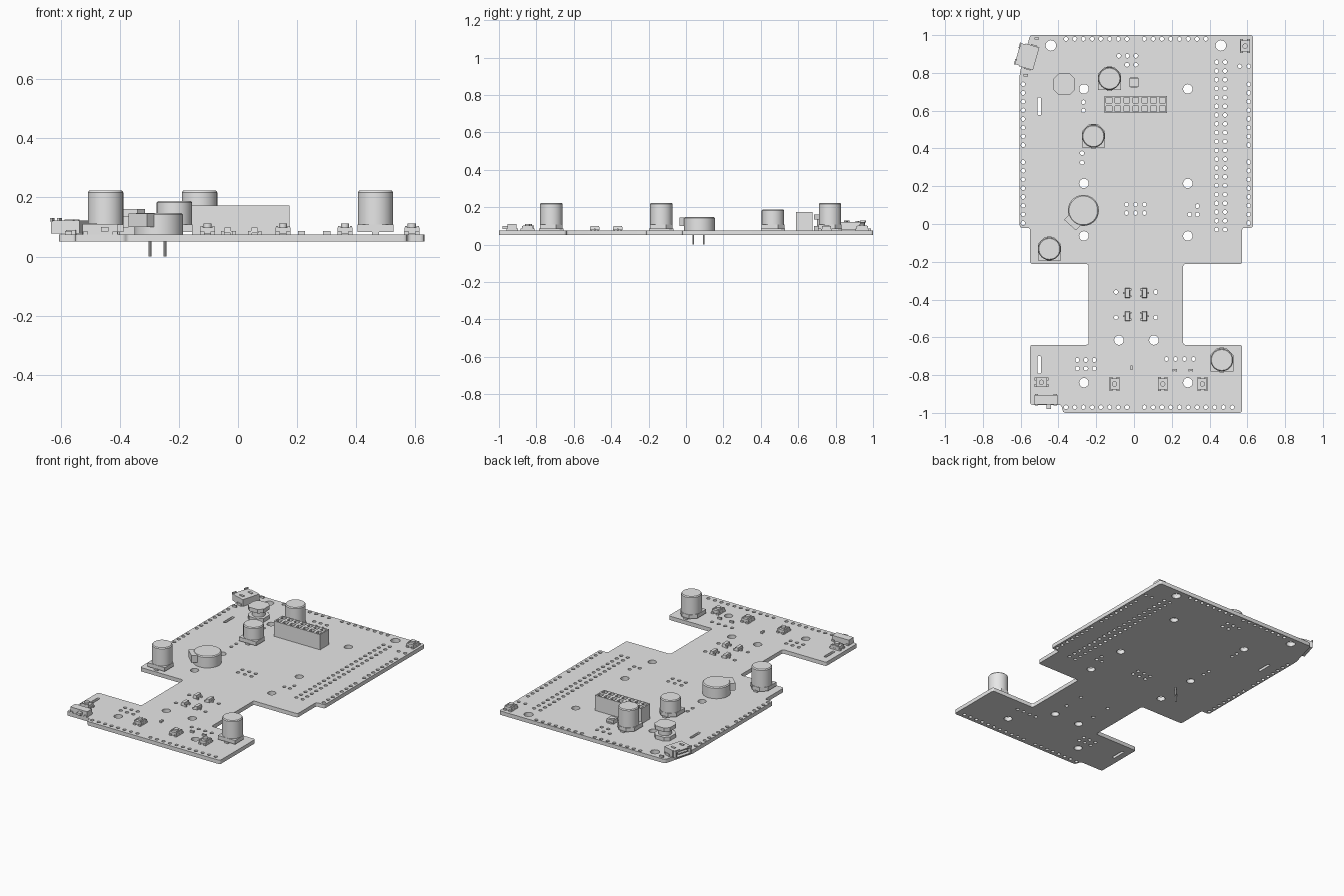
import bpy
import bmesh
from math import pi, cos, sin, radians
from mathutils import Vector, Matrix

default_cube = bpy.data.objects.get("Cube")
if default_cube:
    bpy.data.objects.remove(default_cube, do_unlink=True)

grey = bpy.data.materials.new("plain grey")
grey.use_nodes = True
grey.diffuse_color = (0.8, 0.8, 0.8, 1)
grey.node_tree.nodes["Principled BSDF"].inputs["Base Color"].default_value = (0.8, 0.8, 0.8, 1)

BOTTOM, TOP = 0.05, 0.075


def add_object(name, mesh, x=0, y=0, turn=0):
    mesh.materials.clear()
    mesh.materials.append(grey)
    obj = bpy.data.objects.new(name, mesh)
    bpy.context.collection.objects.link(obj)
    obj.location = (x, y, 0)
    obj.rotation_euler.z = radians(turn)
    return obj


def finish(name, bm, x, y, turn=0):
    bmesh.ops.recalc_face_normals(bm, faces=bm.faces)
    mesh = bpy.data.meshes.new(name)
    bm.to_mesh(mesh)
    bm.free()
    obj = add_object(name, mesh, x, y, turn)
    bpy.context.view_layer.objects.active = obj
    obj.select_set(True)
    bpy.ops.object.shade_smooth_by_angle(angle=radians(30))
    obj.select_set(False)
    return obj


def box(bm, x, y, w, d, z0, z1):
    place = Matrix.Translation((x, y, (z0 + z1) / 2)) @ Matrix.Diagonal((w, d, z1 - z0, 1))
    return bmesh.ops.create_cube(bm, size=1, matrix=place)["verts"]


def cylinder(bm, x, y, r, z0, z1, sides=32, top_radius=None):
    bmesh.ops.create_cone(bm, cap_ends=True, segments=sides, radius1=r,
                          radius2=top_radius or r, depth=z1 - z0,
                          matrix=Matrix.Translation((x, y, (z0 + z1) / 2)))


def prism(bm, outline, z0, z1):
    face = bm.faces.new([bm.verts.new((x, y, z0)) for x, y in outline])
    raised = bmesh.ops.extrude_face_region(bm, geom=[face])["geom"]
    bmesh.ops.translate(bm, vec=(0, 0, z1 - z0),
                        verts=[v for v in raised if isinstance(v, bmesh.types.BMVert)])


# Circuit board: rounded outline with every hole as an inner loop
def rounded(points, r):
    result = []
    for i, p in enumerate(points):
        p, a, b = Vector(p), Vector(points[i - 1]), Vector(points[(i + 1) % len(points)])
        start, end = p + (a - p).normalized() * r, p + (b - p).normalized() * r
        for t in (0, 0.33, 0.67, 1):
            result.append(start * (1 - t) ** 2 + p * 2 * t * (1 - t) + end * t * t)
    return result


def row(x0, y0, x1, y1, n):
    return [(x0 + (x1 - x0) * i / (n - 1), y0 + (y1 - y0) * i / (n - 1)) for i in range(n)]


outline = [(-0.55, 1), (0.63, 1), (0.63, -0.02), (0.572, -0.02), (0.572, -0.212),
           (0.26, -0.212), (0.26, -0.64), (0.572, -0.64), (0.572, -1), (-0.375, -1),
           (-0.385, -0.957), (-0.55, -0.957), (-0.55, -0.64), (-0.24, -0.64),
           (-0.24, -0.212), (-0.55, -0.212), (-0.55, -0.02), (-0.605, -0.02), (-0.605, 0.8)]

mount_holes = [(x, y) for x in (-0.265, 0.285) for y in (0.715, 0.215, -0.063, -0.84)]
mount_holes += [(-0.08, -0.615), (0.105, -0.615)]
pin_holes = (row(-0.36, 0.98, -0.037, 0.98, 8) + row(0.055, 0.98, 0.38, 0.98, 8)
             + row(-0.36, -0.97, -0.037, -0.97, 8) + row(0.055, -0.97, 0.52, -0.97, 11))
for x in (-0.587, 0.607):
    pin_holes += row(x, 0.74, x, 0.418, 8) + row(x, 0.328, x, 0.005, 8)
for x in (0.437, 0.482):
    pin_holes += row(x, 0.857, x, -0.03, 20)
for y in (0.103, 0.058):
    pin_holes += row(-0.04, y, 0.055, y, 3)
for y in (-0.72, -0.765):
    pin_holes += row(-0.3, y, -0.21, y, 3)
for y in (-0.36, -0.495):
    pin_holes += [(-0.095, y), (0.115, y)]
pin_holes += row(0.172, -0.715, 0.315, -0.715, 4) + row(-0.08, 0.89, 0.01, 0.89, 3)
pin_holes += row(-0.037, 0.843, 0.01, 0.843, 2) + row(0.56, 0.835, 0.607, 0.835, 2)
pin_holes += row(-0.268, 0.645, -0.268, 0.6, 2) + row(-0.275, 0.375, -0.275, 0.325, 2)
pin_holes += [(0.335, 0.095), (0.295, 0.05), (0.335, 0.05)]

curve = bpy.data.curves.new("board_outline", 'CURVE')
curve.dimensions = '2D'
curve.fill_mode = 'BOTH'
curve.extrude = (TOP - BOTTOM) / 2


def loop(points):
    spline = curve.splines.new('POLY')
    spline.points.add(len(points) - 1)
    for target, p in zip(spline.points, points):
        target.co = (p[0], p[1], 0, 1)
    spline.use_cyclic_u = True


def ring(x, y, r, sides):
    loop([(x + r * cos(2 * pi * i / sides), y + r * sin(2 * pi * i / sides)) for i in range(sides)])


loop(rounded(outline, 0.014))
for x, y in mount_holes:
    ring(x, y, 0.025, 20)
for x in (-0.44, 0.46):
    ring(x, 0.945, 0.028, 20)
for x, y in pin_holes:
    ring(x, y, 0.011, 12)
for y in (0.623, -0.745):
    loop(rounded([(-0.51, y - 0.047), (-0.492, y - 0.047), (-0.492, y + 0.047), (-0.51, y + 0.047)], 0.007))

helper = bpy.data.objects.new("board_helper", curve)
bpy.context.collection.objects.link(helper)
bpy.context.view_layer.update()
board_mesh = bpy.data.meshes.new_from_object(helper.evaluated_get(bpy.context.evaluated_depsgraph_get()))
bpy.data.objects.remove(helper, do_unlink=True)
board = add_object("circuit_board", board_mesh)
board.location.z = (TOP + BOTTOM) / 2

# Tall can capacitors on bases with two cut corners
for i, (x, y, height) in enumerate([(-0.13, 0.77, 0.223), (-0.215, 0.465, 0.188),
                                    (-0.448, -0.132, 0.223), (0.465, -0.72, 0.223)]):
    bm = bmesh.new()
    h, c = 0.061, 0.035
    prism(bm, [(-h, -h), (h, -h), (h, h - c), (h - c, h), (c - h, h), (-h, h - c)], 0.083, 0.108)
    box(bm, 0, 0, 0.025, 0.13, TOP, 0.085)
    cylinder(bm, 0, 0, 0.06, 0.1, height - 0.006)
    cylinder(bm, 0, 0, 0.06, height - 0.006, height, top_radius=0.055)
    finish(f"capacitor_{i + 1}", bm, x, y)

# Round buzzer with a side spout and two pins through the board
bm = bmesh.new()
cylinder(bm, 0, 0, 0.082, TOP, 0.142, 48)
cylinder(bm, 0, 0, 0.082, 0.142, 0.148, 48, 0.076)
box(bm, -0.06, 0, 0.09, 0.084, 0.1, 0.146)
for x in (-0.045, 0.031):
    cylinder(bm, x, 0, 0.005, 0, TOP, 10)
finish("buzzer", bm, -0.268, 0.072, 48)

# Two-row socket header
bm = bmesh.new()
bmesh.ops.create_grid(bm, x_segments=7, y_segments=2, size=0.5,
                      matrix=Matrix.Translation((0, 0, 0.173)) @ Matrix.Diagonal((0.33, 0.09, 1, 1)))
cells = bm.faces[:]
rim = [e for e in bm.edges if e.is_boundary]
skirt = bmesh.ops.extrude_edge_only(bm, edges=rim)["geom"]
low = [v for v in skirt if isinstance(v, bmesh.types.BMVert)]
bmesh.ops.translate(bm, vec=(0, 0, TOP - 0.173), verts=low)
bmesh.ops.inset_individual(bm, faces=cells, thickness=0.012)
inner = bmesh.ops.extrude_discrete_faces(bm, faces=cells)["faces"]
for face in inner:
    bmesh.ops.translate(bm, vec=(0, 0, -0.04), verts=face.verts[:])
bmesh.ops.contextual_create(bm, geom=[e for e in bm.edges if all(v in low for v in e.verts)])
finish("socket_header", bm, 0.009, 0.632)

# Spool-shaped inductor
bm = bmesh.new()
h, c = 0.056, 0.026
spool = [(-h, c - h), (c - h, -h), (h - c, -h), (h, c - h), (h, h - c), (h - c, h), (c - h, h), (-h, h - c)]
prism(bm, spool, TOP, 0.1)
prism(bm, spool, 0.135, 0.16)
cylinder(bm, 0, 0, 0.04, 0.1, 0.135)
finish("inductor", bm, -0.37, 0.74)

# Angled port: metal shell with an open mouth facing outwards
bm = bmesh.new()
box(bm, 0.012, 0, 0.076, 0.125, 0.078, 0.122)
for z0, z1 in ((0.078, 0.084), (0.116, 0.122)):
    box(bm, -0.037, 0, 0.03, 0.115, z0, z1)
for side in (-1, 1):
    box(bm, -0.037, side * 0.055, 0.03, 0.006, 0.078, 0.122)
    box(bm, -0.052, side * 0.045, 0.008, 0.03, 0.118, 0.13)
    box(bm, 0.02, side * 0.062, 0.035, 0.012, TOP, 0.09)
    box(bm, 0.005, side * 0.032, 0.03, 0.014, 0.12, 0.126)
box(bm, -0.035, 0, 0.03, 0.07, 0.097, 0.104)
finish("port", bm, -0.566, 0.888, -16)

# Push buttons
for i, (x, y, turn) in enumerate([(0.588, 0.942, 0), (-0.103, -0.847, 0), (0.152, -0.847, 0),
                                  (0.362, -0.847, 0), (-0.49, -0.838, 90)]):
    bm = bmesh.new()
    box(bm, 0, 0, 0.05, 0.06, 0.077, 0.099)
    for sx in (-1, 1):
        box(bm, sx * 0.018, 0, 0.016, 0.074, TOP, 0.085)
        box(bm, sx * 0.02, 0, 0.008, 0.05, 0.097, 0.103)
    cylinder(bm, 0, 0, 0.014, 0.099, 0.111, 20)
    finish(f"push_button_{i + 1}", bm, x, y, turn)

# Slide switch at the front left edge
bm = bmesh.new()
box(bm, 0, 0, 0.12, 0.05, TOP, 0.11)
box(bm, 0.015, -0.035, 0.025, 0.03, 0.084, 0.1)
for x in (-0.05, 0.05):
    box(bm, x, 0.0, 0.018, 0.062, TOP, 0.085)
finish("slide_switch", bm, -0.466, -0.93)

# Three-legged transistors, mirrored about the middle
for x, turn in ((-0.035, 0), (0.056, 180)):
    for y in (-0.365, -0.488):
        bm = bmesh.new()
        body = box(bm, 0, 0, 0.026, 0.052, 0.079, 0.099)
        for v in body:
            if v.co.z > 0.09:
                v.co.x *= 0.8
                v.co.y *= 0.9
        for lx, ly in ((-0.016, 0), (0.016, 0.018), (0.016, -0.018)):
            box(bm, lx, ly, 0.014, 0.009, TOP, 0.086)
        finish("transistor", bm, x, y, turn)

# Small square sensor with a round lens
bm = bmesh.new()
box(bm, 0, 0, 0.048, 0.048, TOP, 0.1)
box(bm, 0, 0, 0.036, 0.056, TOP, 0.083)
cylinder(bm, 0, 0, 0.016, 0.1, 0.103, 20)
finish("sensor", bm, 0, 0.75)

# Tiny chip components
for x, y, turn in ((-0.515, 0.982, 0), (-0.573, 0.787, 0), (-0.013, -0.76, 90),
                   (0.215, -0.774, 0), (0.3, -0.774, 0)):
    bm = bmesh.new()
    box(bm, 0, 0, 0.014, 0.011, TOP, 0.086)
    for side in (-1, 1):
        box(bm, side * 0.009, 0, 0.006, 0.012, TOP, 0.087)
    finish("chip_component", bm, x, y, turn)
